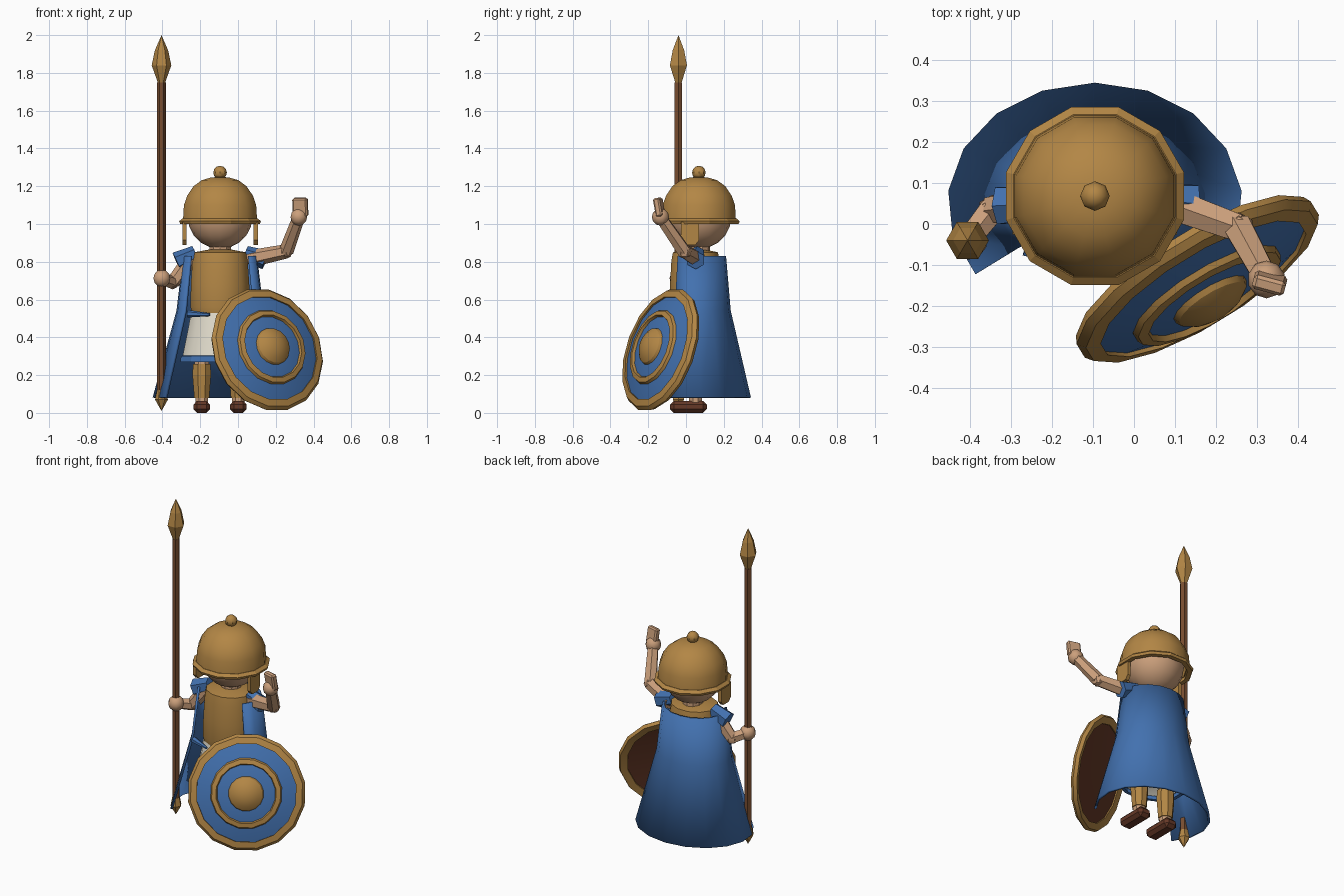
import bpy, bmesh, math
from mathutils import Vector, Matrix

if "Cube" in bpy.data.objects:
    bpy.data.objects.remove(bpy.data.objects["Cube"])

def mat(name, *c):
    m = bpy.data.materials.new(name)
    m.diffuse_color = (*c, 1)
    m.use_nodes = True
    m.node_tree.nodes["Principled BSDF"].inputs["Base Color"].default_value = m.diffuse_color
    return m

BRONZE = mat("bronze", .45, .24, .06)
BLUE = mat("blue", .055, .165, .43)
SKIN = mat("skin", .6, .35, .2)
LEATHER = mat("leather", .13, .04, .02)
WOOD = mat("wood", .19, .075, .03)
LINEN = mat("linen", .75, .71, .6)

def finish(name, bm, m, smooth=None):
    bmesh.ops.remove_doubles(bm, verts=bm.verts, dist=1e-5)
    bmesh.ops.recalc_face_normals(bm, faces=bm.faces)
    me = bpy.data.meshes.new(name)
    bm.to_mesh(me)
    bm.free()
    me.materials.append(m)
    ob = bpy.data.objects.new(name, me)
    bpy.context.collection.objects.link(ob)
    if smooth:
        bpy.context.view_layer.objects.active = ob
        bpy.ops.object.select_all(action='DESELECT')
        ob.select_set(True)
        bpy.ops.object.shade_smooth_by_angle(angle=math.radians(smooth))
    return ob

def lathe(name, prof, m, n=12, loc=(0, 0, 0), sy=1, rot=None, phase=.5, ring=False, smooth=None):
    """Spin (radius, height) points; ring=True closes the profile."""
    bm = bmesh.new()
    rot = rot or Matrix.Identity(3)
    rows = []
    for i in range(n):
        a = (i + phase) * 2 * math.pi / n
        rows.append([bm.verts.new(rot @ Vector((r * math.cos(a), r * math.sin(a) * sy, z)) + Vector(loc))
                     for r, z in prof])
    k = len(prof)
    for i in range(n):
        a, b = rows[i], rows[(i + 1) % n]
        for j in range(k if ring else k - 1):
            l = (j + 1) % k
            bm.faces.new((a[j], b[j], b[l], a[l]))
    return finish(name, bm, m, smooth)

def limb(name, p, q, r1, r2, m, n=6):
    p, q = Vector(p), Vector(q)
    rot = (q - p).to_track_quat('Z', 'Y').to_matrix()
    h = (q - p).length
    return lathe(name, [(0, 0), (r1, 0), (r2, h), (0, h)], m, n, p, rot=rot)

def ball(name, p, r, m, u=12, v=8, smooth=40):
    bm = bmesh.new()
    bmesh.ops.create_uvsphere(bm, u_segments=u, v_segments=v, radius=r, matrix=Matrix.Translation(p))
    return finish(name, bm, m, smooth)

def block(name, p, size, m, bevel=0, rot=(0, 0, 0)):
    bm = bmesh.new()
    bmesh.ops.create_cube(bm, size=1)
    bmesh.ops.scale(bm, vec=size, verts=bm.verts)
    if bevel:
        bmesh.ops.bevel(bm, geom=bm.edges[:], offset=bevel, segments=1, affect='EDGES')
    for ax, ang in zip('XYZ', rot):
        bmesh.ops.rotate(bm, matrix=Matrix.Rotation(math.radians(ang), 3, ax), verts=bm.verts)
    bmesh.ops.translate(bm, vec=p, verts=bm.verts)
    return finish(name, bm, m)

CX, CY = -.095, .05
body = (CX, CY, 0)
head = (CX, .068, 0)

# Head and helmet
ball("head", (CX, .068, 1.04), .172, SKIN, 16, 10)
lathe("neck", [(0, .8), (.06, .8), (.06, .92), (0, .92)], SKIN, 10, head)
lathe("helmet_dome", [(0, 1.25), (.05, 1.246), (.1, 1.232), (.145, 1.2), (.18, 1.15), (.198, 1.1),
                      (.203, 1.02), (.185, 1.02), (.18, 1.1), (.14, 1.18), (0, 1.23)],
      BRONZE, 12, head, smooth=40)
lathe("helmet_brim", [(.19, 1.0), (.218, 1.0), (.224, 1.015), (.205, 1.03), (.19, 1.03)],
      BRONZE, 12, head, ring=True)
ball("helmet_knob", (CX, .068, 1.272), .036, BRONZE, 8, 6)
for s, side in ((-1, "right"), (1, "left")):
    # Cheek guard plate with clipped lower corners
    bm = bmesh.new()
    pts = [(-.026, 1.01), (.07, 1.01), (.07, .915), (.05, .89), (-.005, .89), (-.026, .915)]
    f = bm.faces.new([bm.verts.new((CX + s * .178, y, z)) for y, z in pts])
    g = bmesh.ops.extrude_face_region(bm, geom=[f])['geom']
    bmesh.ops.translate(bm, vec=(s * .022, 0, 0), verts=[v for v in g if isinstance(v, bmesh.types.BMVert)])
    finish(side + "_cheek_guard", bm, BRONZE)

# Torso, skirt and hem
lathe("cuirass", [(0, .53), (.155, .53), (.162, .56), (.16, .68), (.152, .8), (.142, .85), (.06, .865), (0, .865)],
      BRONZE, 12, body, .87, smooth=35)
lathe("skirt", [(0, .56), (.152, .56), (.205, .3), (.19, .29), (0, .4)], LINEN, 12, body, .82, smooth=35)
lathe("skirt_hem", [(.202, .305), (.214, .3), (.218, .27), (.195, .27)], BLUE, 12, body, .82, ring=True)
limb("sash_end", (-.265, -.06, .525), (-.15, -.1, .52), .02, .008, BLUE)

# Legs, greaves and boots
for x, side in ((-.192, "right"), (.002, "left")):
    lathe(side + "_leg", [(0, .04), (.036, .04), (.043, .3), (.045, .42), (0, .42)], SKIN, 8, (x, CY, 0))
    lathe(side + "_greave", [(.03, .08), (.043, .08), (.053, .2), (.05, .26), (.035, .26)],
          BRONZE, 8, (x, CY, 0), ring=True)
    block(side + "_boot", (x, .013, .032), (.088, .195, .064), LEATHER, .02)

# Cape: open flared sheet around the back
bm = bmesh.new()
rows = []
for z, rx, ry in ((.83, .19, .155), (.54, .225, .18), (.08, .352, .287)):
    rows.append([bm.verts.new((CX + rx * math.sin(a), CY + ry * math.cos(a), z))
                 for a in (math.radians(21 * i) for i in range(-6, 7))])
for a, b in zip(rows, rows[1:]):
    for i in range(12):
        bm.faces.new((a[i], a[i + 1], b[i + 1], b[i]))
cape = finish("cape", bm, BLUE, 40)
sol = cape.modifiers.new("thickness", 'SOLIDIFY')
sol.thickness = .014
sol.offset = 0

# Right arm holding the spear
limb("right_sleeve", (-.225, CY, .845), (-.325, CY - .005, .8), .042, .052, BLUE)
limb("right_upper_arm", (-.24, CY, .83), (-.345, .035, .69), .042, .036, SKIN)
ball("right_elbow", (-.345, .035, .69), .036, SKIN, 6, 4)
limb("right_forearm", (-.345, .035, .69), (-.4, -.035, .71), .036, .032, SKIN)
ball("right_hand", (-.403, -.04, .712), .047, SKIN, 10, 6)

# Left arm raised
limb("left_sleeve", (.04, CY + .01, .845), (.145, CY, .81), .04, .052, BLUE)
limb("left_upper_arm", (.06, .06, .815), (.255, -.01, .855), .046, .038, SKIN)
ball("left_elbow", (.255, -.01, .855), .039, SKIN, 6, 4)
limb("left_forearm", (.255, -.01, .855), (.32, -.13, 1.03), .039, .033, SKIN)
ball("left_wrist", (.322, -.135, 1.037), .046, SKIN, 10, 6)
block("left_fingers", (.33, -.142, 1.088), (.08, .036, .1), SKIN, .008, (10, 0, -15))

# Spear
sp = (-.405, -.04, 0)
lathe("spear_shaft", [(0, .08), (.023, .08), (.023, 1.75), (0, 1.75)], WOOD, 6, sp, phase=0)
lathe("spear_head", [(0, 1.735), (.018, 1.745), (.052, 1.84), (.035, 1.92), (0, 2)], BRONZE, 6, sp, phase=0)
lathe("spear_butt", [(0, .01), (.034, .07), (.024, .12), (0, .12)], BRONZE, 6, sp, phase=0)

# Shield, tilted outwards and up
rot = Vector((.497, -.815, .293)).to_track_quat('Z', 'Y').to_matrix()
for name, prof, m, n, ring in (
    ("shield_rim", [(.288, -.012), (.33, -.02), (.34, 0), (.325, .02), (.288, .028)], BRONZE, 16, True),
    ("shield_face", [(0, .065), (.1, .06), (.2, .045), (.295, .015), (.295, .005), (0, .05)], BLUE, 16, False),
    ("shield_back", [(0, .045), (.295, .004), (.295, -.005), (0, .03)], LEATHER, 16, False),
    ("shield_ring", [(.166, .045), (.174, .064), (.2, .058), (.209, .038)], BRONZE, 16, True),
    ("shield_boss", [(0, .108), (.035, .104), (.07, .092), (.095, .074), (.104, .055), (0, .055)], BRONZE, 16, False),
):
    lathe(name, prof, m, n, (.155, -.135, .335), rot=rot, ring=ring, smooth=28)
